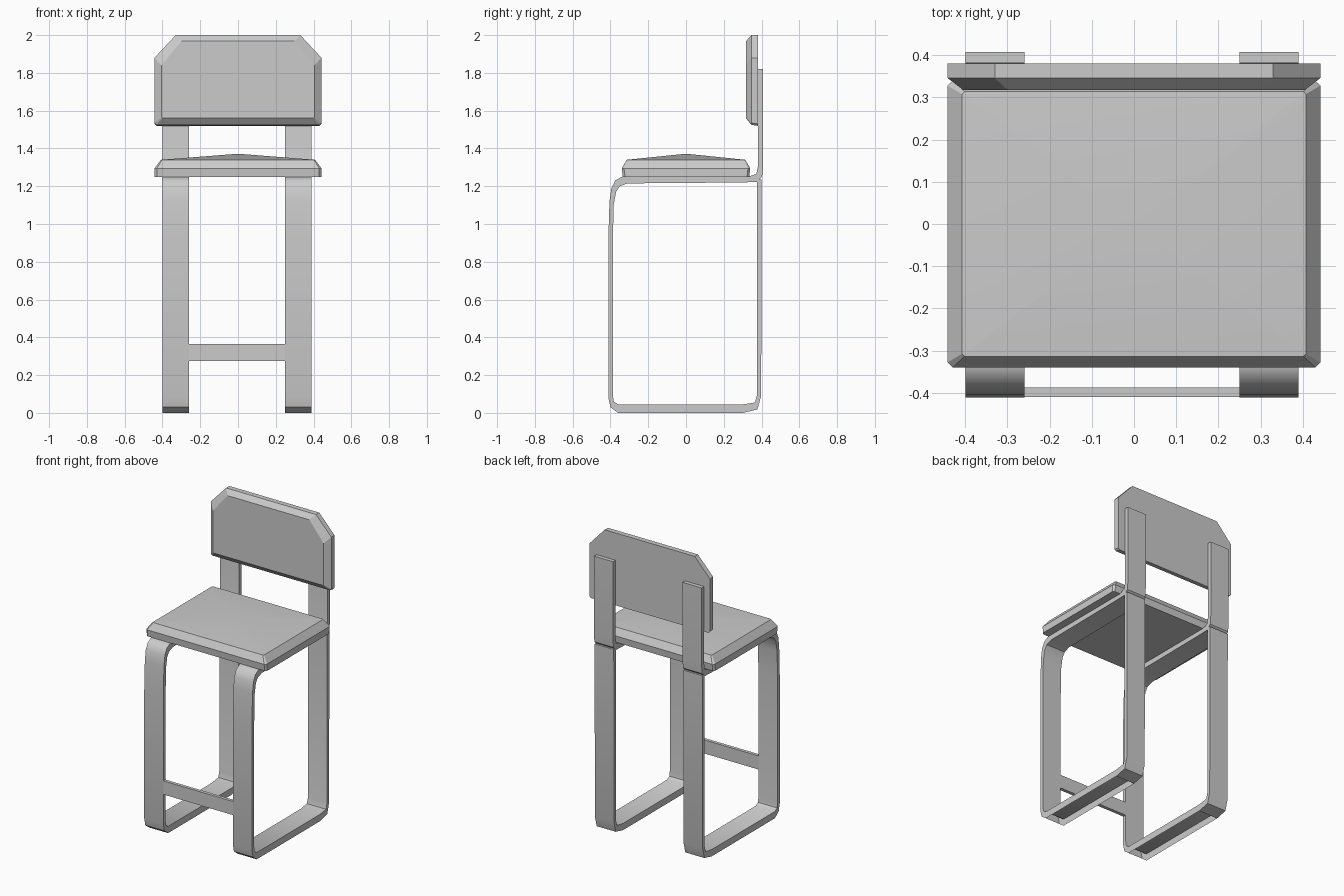
import bpy, bmesh
from mathutils import Vector

if "Cube" in bpy.data.objects:
    bpy.data.objects.remove(bpy.data.objects["Cube"])


def finish(name, bm, angle=0.6):
    bmesh.ops.recalc_face_normals(bm, faces=bm.faces)
    me = bpy.data.meshes.new(name)
    bm.to_mesh(me)
    bm.free()
    ob = bpy.data.objects.new(name, me)
    bpy.context.collection.objects.link(ob)
    bpy.ops.object.select_all(action='DESELECT')
    ob.select_set(True)
    bpy.context.view_layer.objects.active = ob
    bpy.ops.object.shade_smooth_by_angle(angle=angle)
    return ob


def loft(name, rings, peak=None, angle=0.3):
    """Skin equal-length rings; cap the start, cap the end flat or to a peak."""
    bm = bmesh.new()
    vs = [[bm.verts.new(p) for p in r] for r in rings]
    n = len(vs[0])
    for a, b in zip(vs, vs[1:]):
        for i in range(n):
            j = (i + 1) % n
            bm.faces.new((a[i], a[j], b[j], b[i]))
    bm.faces.new(vs[0])
    if peak:
        p = bm.verts.new(peak)
        for i in range(n):
            bm.faces.new((vs[-1][i], vs[-1][(i + 1) % n], p))
    else:
        bm.faces.new(vs[-1])
    return finish(name, bm, angle)


def cut_rect(x, y, c, z):
    """Rectangle with clipped corners."""
    return [(x, -y + c, z), (x, y - c, z), (x - c, y, z), (-x + c, y, z),
            (-x, y - c, z), (-x, -y + c, z), (-x + c, -y, z), (x - c, -y, z)]


# Bent strip side frame: (outer y, z, inner y, z) from upright top round to back leg
PATH = [
    (.408, 1.82, .382, 1.82), (.408, 1.31, .382, 1.31), (.403, 1.25, .372, 1.265),
    (.375, 1.223, .335, 1.252), (.30, 1.22, .30, 1.25), (-.31, 1.215, -.34, 1.25),
    (-.35, 1.20, -.375, 1.23), (-.37, 1.17, -.395, 1.19), (-.383, 1.10, -.405, 1.12),
    (-.387, .92, -.411, .93), (-.387, .09, -.411, .08), (-.382, .06, -.40, .03),
    (-.36, .045, -.36, 0), (.30, .045, .30, 0), (.365, .055, .378, .018),
    (.375, .09, .398, .09), (.375, 1.235, .40, 1.235)]
RUNNER = 12  # the flat floor runner is open underneath


def side_frame(name, x0, x1):
    bm = bmesh.new()
    secs = []
    for ya, za, yb, zb in PATH:
        secs.append([bm.verts.new(p) for p in
                     ((x0, ya, za), (x1, ya, za), (x1, yb, zb), (x0, yb, zb))])
    for k, (a, b) in enumerate(zip(secs, secs[1:])):
        for i in range(4):
            if k == RUNNER and i == 2:
                continue
            j = (i + 1) % 4
            bm.faces.new((a[i], a[j], b[j], b[i]))
    bm.faces.new(secs[0])
    bm.faces.new(secs[-1])
    finish(name, bm)


side_frame("left_frame", -.40, -.26)
side_frame("right_frame", .25, .39)

# Seat cushion with bevelled rim and shallow peaked top
loft("seat", [cut_rect(.442, .335, .012, 1.25), cut_rect(.442, .34, .012, 1.295),
              cut_rect(.408, .314, .006, 1.34)], peak=(0, 0, 1.372))


# Backrest panel with clipped top corners and bevelled front
def back_ring(y, x, xt, z0, zc, z1, c):
    half = [(x - c, z0), (x, z0 + c), (x, zc), (xt, z1)]
    return ([(px, y, pz) for px, pz in half] +
            [(-px, y, pz) for px, pz in reversed(half)])


loft("backrest", [back_ring(.38, .442, .33, 1.52, 1.88, 2.0, .01),
                  back_ring(.346, .442, .33, 1.525, 1.88, 2.0, .01),
                  back_ring(.318, .405, .30, 1.56, 1.84, 1.968, .004)])

# Footrest bar between the front legs
bm = bmesh.new()
bmesh.ops.create_cube(bm, size=1)
for v in bm.verts:
    v.co = Vector((-.005 + v.co.x * .51, -.399 + v.co.y * .022, .32 + v.co.z * .09))
finish("footrest", bm)
